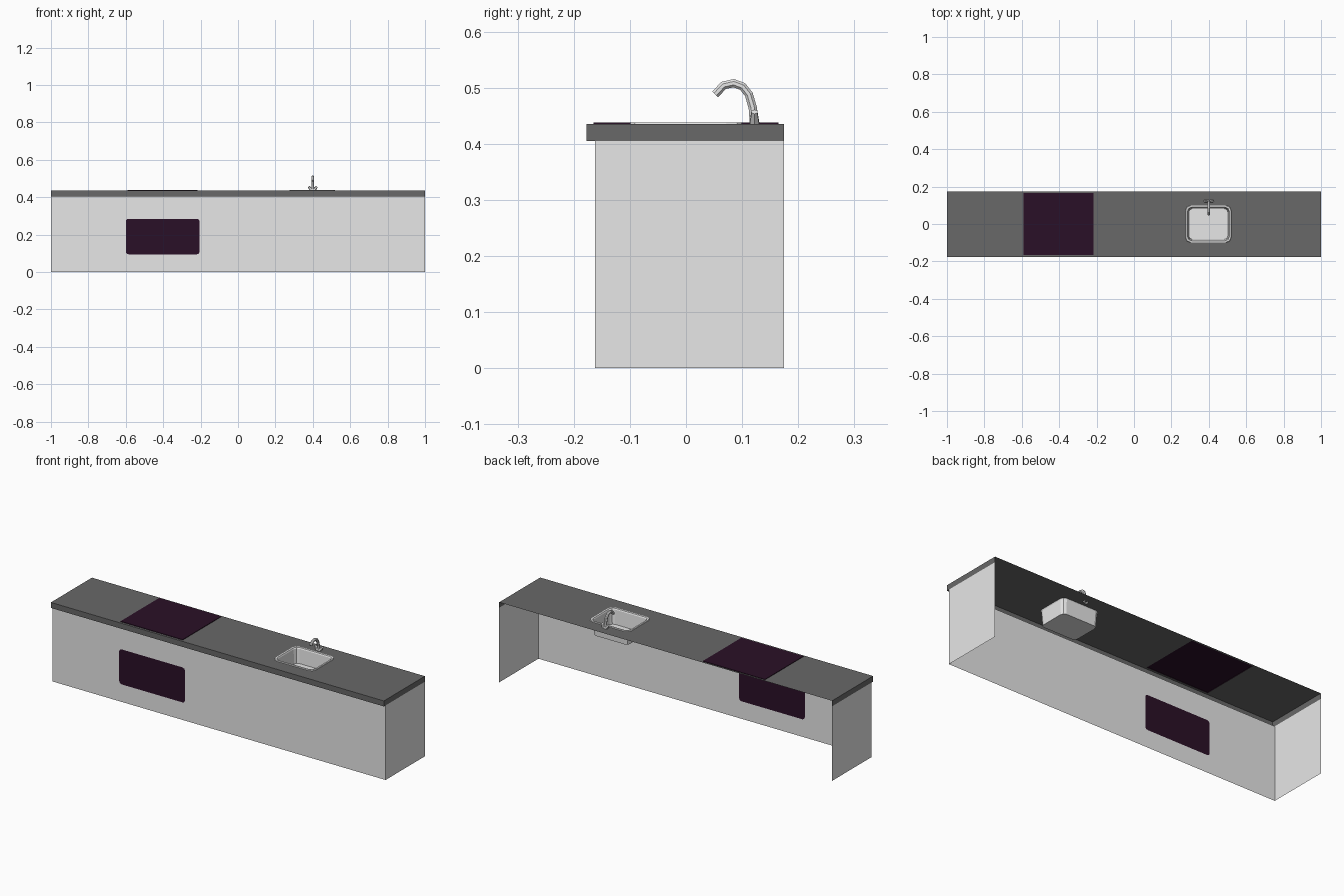
import bpy, bmesh, math
from mathutils import Vector

if "Cube" in bpy.data.objects:
    bpy.data.objects.remove(bpy.data.objects["Cube"])


def material(name, rgb):
    m = bpy.data.materials.new(name)
    m.diffuse_color = (*rgb, 1)
    m.use_nodes = True
    m.node_tree.nodes["Principled BSDF"].inputs["Base Color"].default_value = m.diffuse_color
    return m


LIGHT = material("light_grey", (0.8, 0.8, 0.8))
DARK = material("worktop_grey", (0.14, 0.14, 0.14))
GLASS = material("dark_purple_glass", (0.023, 0.005, 0.02))


def finish(bm, name, mat):
    mesh = bpy.data.meshes.new(name)
    bm.to_mesh(mesh)
    bm.free()
    mesh.materials.append(mat)
    ob = bpy.data.objects.new(name, mesh)
    bpy.context.collection.objects.link(ob)
    return ob


def rounded_rect(u0, u1, v0, v1, r=0.0, steps=2):
    """Counter-clockwise 2D outline with optional rounded corners."""
    if r == 0:
        return [(u0, v0), (u1, v0), (u1, v1), (u0, v1)]
    pts = []
    for i, (cu, cv) in enumerate([(u0 + r, v0 + r), (u1 - r, v0 + r),
                                  (u1 - r, v1 - r), (u0 + r, v1 - r)]):
        for k in range(steps + 1):
            a = math.pi * (1 + i / 2 + k / steps / 2)
            pts.append((cu + r * math.cos(a), cv + r * math.sin(a)))
    return pts


def sheet(bm, loops, to3d, normal):
    """Flat sheet: first loop is the outside, the others are holes."""
    edges = []
    for loop in loops:
        vs = [bm.verts.new(to3d(*p)) for p in loop]
        edges += [bm.edges.new((vs[i - 1], vs[i])) for i in range(len(vs))]
    geom = bmesh.ops.triangle_fill(bm, edges=edges, use_beauty=True,
                                   normal=normal)["geom"]
    for f in geom:
        if isinstance(f, bmesh.types.BMFace):
            f.normal_update()
            if f.normal.dot(Vector(normal)) < 0:
                f.normal_flip()


def loft(bm, rings, cap_start=False, cap_end=True):
    rings = [[bm.verts.new(p) for p in ring] for ring in rings]
    for a, b in zip(rings, rings[1:]):
        for i in range(len(a)):
            bm.faces.new((a[i - 1], a[i], b[i], b[i - 1]))
    if cap_start:
        bm.faces.new(rings[0][::-1])
    if cap_end:
        bm.faces.new(rings[-1])


def tube(name, path, radii, side, sides=8):
    bm = bmesh.new()
    path, side = [Vector(p) for p in path], Vector(side)
    rings = []
    for i, p in enumerate(path):
        t = (path[min(i + 1, len(path) - 1)] - path[max(i - 1, 0)]).normalized()
        up = t.cross(side)
        rings.append([p + radii[i] * (math.cos(a) * side + math.sin(a) * up)
                      for a in (2 * math.pi * (k + 0.5) / sides for k in range(sides))])
    loft(bm, rings, True, True)
    bmesh.ops.recalc_face_normals(bm, faces=bm.faces[:])
    return finish(bm, name, LIGHT)


FRONT, LIP, BACK = -0.162, -0.177, 0.175
UNDER, TOP = 0.405, 0.435
oven = rounded_rect(-0.60, -0.205, 0.095, 0.285, 0.014)
hob = rounded_rect(-0.59, -0.217, -0.165, 0.165)


def sink_outline(inset):
    return rounded_rect(0.275 + inset, 0.52 - inset, -0.10 + inset, 0.10 - inset,
                        0.028 - inset * 0.5)


# Cabinet: thin front panel with oven opening, two ends, open back and bottom
bm = bmesh.new()
sheet(bm, [rounded_rect(-1, 1, 0, UNDER), oven],
      lambda u, v: (u, FRONT, v), (0, -1, 0))
for s in (-1, 1):
    sheet(bm, [rounded_rect(FRONT, BACK, 0, UNDER)],
          lambda u, v: (s, u, v), (s, 0, 0))
finish(bm, "cabinet", LIGHT)

# Oven door, flush with the front panel
bm = bmesh.new()
sheet(bm, [oven], lambda u, v: (u, FRONT, v), (0, -1, 0))
finish(bm, "oven_door", GLASS)

# Worktop: top with hob and sink openings, front and end edges, lower lip
bm = bmesh.new()
sheet(bm, [rounded_rect(-1, 1, LIP, BACK), hob, sink_outline(0.008)],
      lambda u, v: (u, v, TOP), (0, 0, 1))
sheet(bm, [rounded_rect(-1, 1, UNDER, TOP)],
      lambda u, v: (u, LIP, v), (0, -1, 0))
sheet(bm, [rounded_rect(-1, 1, LIP, FRONT)],
      lambda u, v: (u, v, UNDER), (0, 0, -1))
for s in (-1, 1):
    sheet(bm, [rounded_rect(LIP, BACK, UNDER, TOP)],
          lambda u, v: (s, u, v), (s, 0, 0))
finish(bm, "worktop", DARK)

# Hob plate
bm = bmesh.new()
loft(bm, [[(u, v, z) for u, v in hob] for z in (TOP, TOP + 0.003)])
finish(bm, "hob", GLASS)

# Sink: raised rim, then basin walls and floor
bm = bmesh.new()
loft(bm, [[(u, v, z) for u, v in sink_outline(i)]
          for i, z in ((0, TOP), (0.002, TOP + 0.003), (0.010, TOP + 0.003),
                       (0.013, TOP - 0.003), (0.018, 0.355))])
finish(bm, "sink", LIGHT)

# Tap: curved spout and two splayed handles
X = 0.40
profile = [(0.122, TOP), (0.119, 0.464), (0.112, 0.488), (0.101, 0.502),
           (0.085, 0.508), (0.067, 0.504), (0.052, 0.488)]
tube("tap_spout", [(X, y, z) for y, z in profile],
     [0.009] + [0.008] * 6, (1, 0, 0))
for s, name in ((-1, "left"), (1, "right")):
    tube("tap_handle_" + name,
         [(X + s * 0.004, 0.122, TOP), (X + s * 0.022, 0.122, 0.457)],
         [0.010, 0.006], (0, 1, 0), 6)
